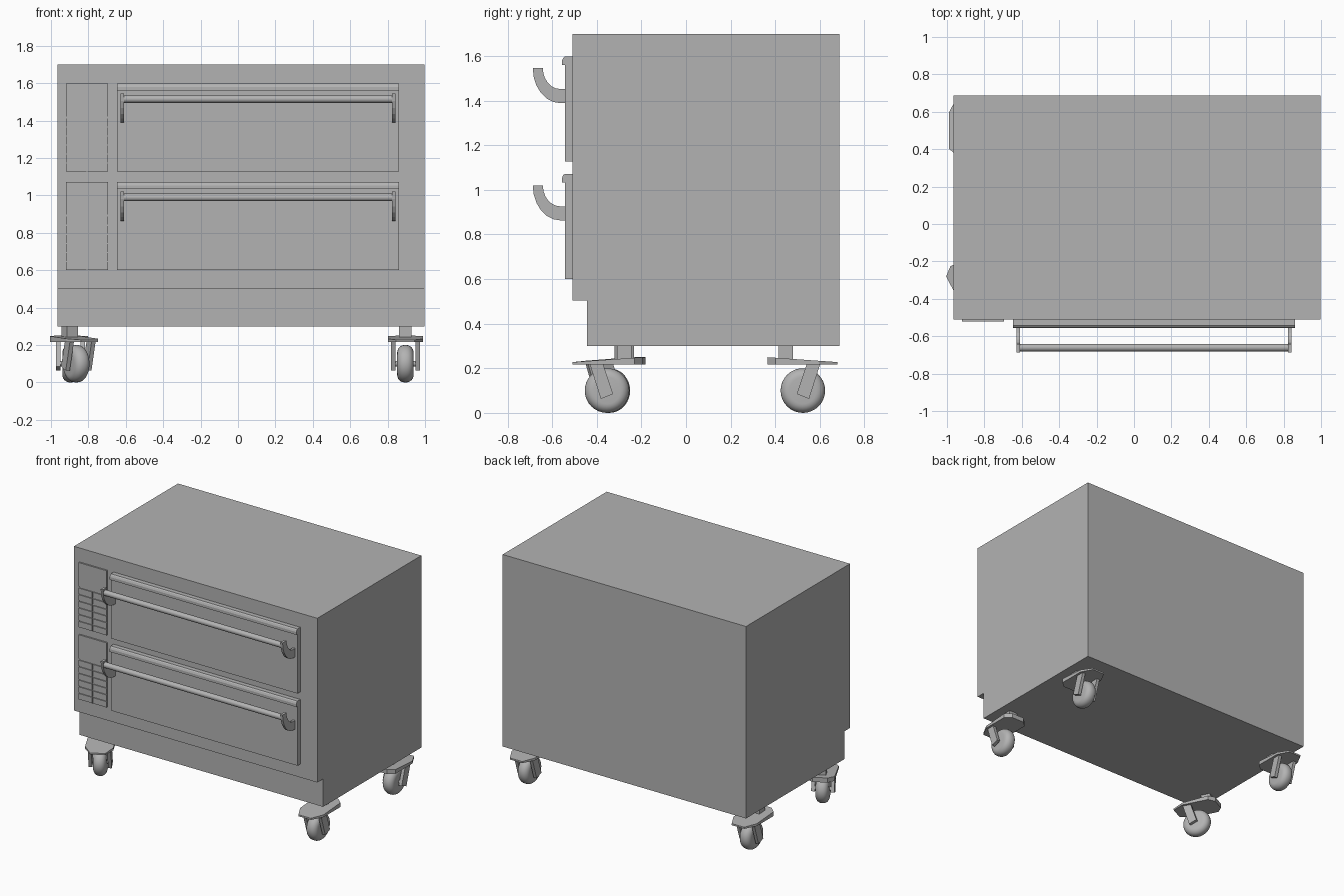
import bpy, bmesh, math
from mathutils import Matrix, Vector

cube = bpy.data.objects.get("Cube")
if cube:
    bpy.data.objects.remove(cube, do_unlink=True)

GREY = (0.45, 0.45, 0.45, 1)
steel = bpy.data.materials.new("grey_steel")
steel.use_nodes = True
steel.diffuse_color = GREY
steel.node_tree.nodes["Principled BSDF"].inputs["Base Color"].default_value = GREY


def finish(name, bm, matrix=None, smooth=False):
    """Turn a bmesh into a named, coloured object."""
    if matrix is not None:
        bm.transform(matrix)
    bmesh.ops.recalc_face_normals(bm, faces=bm.faces)
    mesh = bpy.data.meshes.new(name)
    bm.to_mesh(mesh)
    bm.free()
    mesh.materials.append(steel)
    obj = bpy.data.objects.new(name, mesh)
    bpy.context.collection.objects.link(obj)
    if smooth:
        bpy.ops.object.select_all(action='DESELECT')
        obj.select_set(True)
        bpy.context.view_layer.objects.active = obj
        bpy.ops.object.shade_smooth_by_angle(angle=math.radians(35))
    return obj


def extrude_x(name, profile, x0, x1, matrix=None):
    """Sweep a (y, z) outline from x0 to x1."""
    bm = bmesh.new()
    face = bm.faces.new([bm.verts.new((x0, y, z)) for y, z in profile])
    new = bmesh.ops.extrude_face_region(bm, geom=[face])["geom"]
    verts = [g for g in new if isinstance(g, bmesh.types.BMVert)]
    bmesh.ops.translate(bm, verts=verts, vec=(x1 - x0, 0, 0))
    return finish(name, bm, matrix)


def add_box(bm, x, y, z):
    """Add a box given (min, max) pairs."""
    lo, hi = Vector((x[0], y[0], z[0])), Vector((x[1], y[1], z[1]))
    m = Matrix.Translation((lo + hi) / 2) @ Matrix.Diagonal((*(hi - lo), 1))
    bmesh.ops.create_cube(bm, size=1, matrix=m)


def add_rod(bm, radius, length, centre, sides):
    """Add a cylinder lying along x."""
    m = Matrix.Translation(centre) @ Matrix.Rotation(math.pi / 2, 4, 'Y')
    bmesh.ops.create_cone(bm, cap_ends=True, segments=sides, radius1=radius,
                          radius2=radius, depth=length, matrix=m)


# Cabinet with a recessed kick at the front
FRONT = -0.51
extrude_x("cabinet", [(FRONT, 1.7), (0.688, 1.7), (0.688, 0.3), (-0.444, 0.3),
                      (-0.444, 0.503), (FRONT, 0.503)], -0.966, 0.997)

# Two decks, each with a door, a handle and a control panel
for deck, top, bottom in (("upper", 1.598, 1.127), ("lower", 1.072, 0.601)):
    # Door with a rounded lip along its top edge
    extrude_x(deck + "_door",
              [(FRONT, bottom), (-0.543, bottom), (-0.543, top - 0.038),
               (-0.556, top - 0.038), (-0.556, top - 0.018),
               (-0.551, top - 0.006), (-0.543, top), (FRONT, top)],
              -0.646, 0.86)

    # Curved handle brackets: outer arc, then inner arc back
    arc = [i * math.pi / 12 for i in range(7)]
    cy, cz = -0.543, top - 0.052
    outer = [(cy - 0.02 - 0.124 * math.cos(a), cz - 0.157 * math.sin(a)) for a in arc]
    inner = [(cy - 0.02 - 0.079 * math.cos(a), cz - 0.094 * math.sin(a)) for a in arc]
    profile = outer + [(cy, cz - 0.157), (cy, cz - 0.094)] + inner[::-1]
    for side, x in (("right", -0.627), ("left", 0.823)):
        extrude_x(f"{deck}_{side}_bracket", profile, x, x + 0.018)

    # Round bar between the brackets
    bm = bmesh.new()
    add_rod(bm, 0.02, 1.45, (0.107, -0.661, top - 0.083), 24)
    finish(deck + "_handle_bar", bm, smooth=True)

    # Control panel: plain display above two columns of keys
    bm = bmesh.new()
    add_box(bm, (-0.92, -0.695), (-0.514, FRONT), (bottom, top))
    add_box(bm, (-0.92, -0.695), (-0.521, -0.514), (top - 0.175, top))
    pitch = (top - 0.18 - bottom) / 6
    for row in range(6):
        z = bottom + row * pitch
        for x in (-0.92, -0.804):
            add_box(bm, (x, x + 0.109), (-0.521, -0.514), (z, z + pitch - 0.006))
    finish(deck + "_control_panel", bm)


def caster(name, x, y, yaw):
    """Swivel caster trailing along local -y from its stem."""
    place = Matrix.Translation((x, y, 0)) @ Matrix.Rotation(yaw, 4, 'Z')

    bm = bmesh.new()
    add_box(bm, (-0.033, 0.033), (-0.033, 0.033), (0.24, 0.305))
    finish(name + "_stem", bm, place)

    # Clipped-corner plate, thinner towards its tip
    outline = [(0.05, 0.082), (0.094, 0.045), (0.094, -0.15), (0.05, -0.233)]
    outline += [(-px, py) for px, py in reversed(outline)]
    bm = bmesh.new()
    low = [bm.verts.new((px, py, 0.216)) for px, py in outline]
    high = [bm.verts.new((px, py, 0.244 + 0.07 * py)) for px, py in outline]
    bm.faces.new(low)
    bm.faces.new(high)
    for i in range(len(low)):
        j = (i + 1) % len(low)
        bm.faces.new((low[i], low[j], high[j], high[i]))
    finish(name + "_plate", bm, place)

    # Slanted fork legs either side of the wheel
    leg = [(-0.155, 0.22), (-0.095, 0.22), (-0.05, 0.085), (-0.105, 0.063)]
    for side, x0 in (("a", -0.077), ("b", 0.053)):
        extrude_x(f"{name}_fork_{side}", leg, x0, x0 + 0.024, place)

    # Axle and rounded wheel
    bm = bmesh.new()
    add_rod(bm, 0.015, 0.13, (0, -0.077, 0.1), 12)
    finish(name + "_axle", bm, place, True)
    bm = bmesh.new()
    add_rod(bm, 0.1, 0.088, (0, -0.077, 0.1), 32)
    rims = [e for e in bm.edges if abs(e.verts[0].co.x - e.verts[1].co.x) < 1e-4]
    bmesh.ops.bevel(bm, geom=rims, offset=0.04, segments=6, profile=0.5,
                    affect='EDGES')
    finish(name + "_wheel", bm, place, True)


caster("front_right_caster", -0.9, -0.277, math.radians(27))
caster("front_left_caster", 0.895, -0.277, 0)
caster("rear_right_caster", -0.895, 0.447, math.pi)
caster("rear_left_caster", 0.895, 0.447, math.pi)
